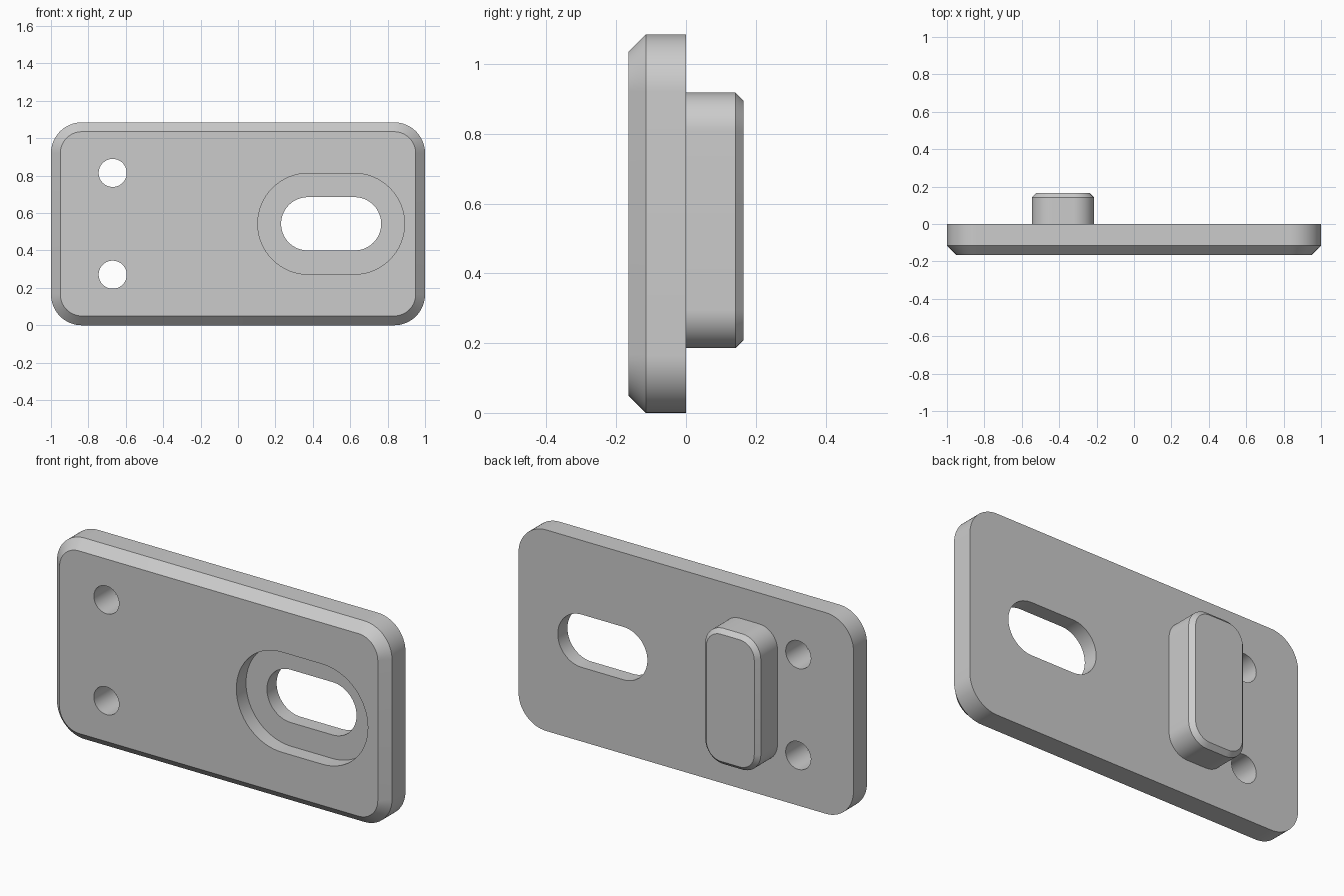
import bpy
import bmesh
from math import cos, sin, pi, radians

cube = bpy.data.objects.get("Cube")
if cube:
    bpy.data.objects.remove(cube, do_unlink=True)

grey = bpy.data.materials.new("matte grey")
grey.use_nodes = True
GREY = (0.6, 0.6, 0.6, 1)
grey.diffuse_color = GREY
grey.node_tree.nodes["Principled BSDF"].inputs["Base Color"].default_value = GREY

HEIGHT = 1.085
MID = HEIGHT / 2
DEPTH = 0.165
SEGMENTS = 16


def rounded_outline(cx, cz, width, height, radius):
    """Rounded rectangle in the x-z plane, as a list of (x, z)."""
    points = []
    for quarter, (sx, sz) in enumerate([(1, 1), (-1, 1), (-1, -1), (1, -1)]):
        ox = cx + sx * (width / 2 - radius)
        oz = cz + sz * (height / 2 - radius)
        for i in range(SEGMENTS + 1):
            a = (quarter + i / SEGMENTS) * pi / 2
            points.append((ox + radius * cos(a), oz + radius * sin(a)))
    return points


def slab(name, cx, cz, width, height, radius, layers):
    """Loft a rounded rectangle through layers of (y, inset)."""
    bm = bmesh.new()
    rings = []
    for y, inset in layers:
        outline = rounded_outline(cx, cz, width - 2 * inset,
                                  height - 2 * inset, radius - inset)
        rings.append([bm.verts.new((x, y, z)) for x, z in outline])
    for a, b in zip(rings, rings[1:]):
        for i in range(len(a)):
            bm.faces.new((a[i - 1], a[i], b[i], b[i - 1]))
    bm.faces.new(rings[0])
    bm.faces.new(rings[-1])
    bmesh.ops.remove_doubles(bm, verts=bm.verts, dist=1e-5)
    bmesh.ops.recalc_face_normals(bm, faces=bm.faces)
    mesh = bpy.data.meshes.new(name)
    bm.to_mesh(mesh)
    bm.free()
    mesh.materials.append(grey)
    obj = bpy.data.objects.new(name, mesh)
    bpy.context.collection.objects.link(obj)
    return obj


def activate(obj):
    bpy.ops.object.select_all(action='DESELECT')
    obj.select_set(True)
    bpy.context.view_layer.objects.active = obj


def cut(obj, cutter):
    """Subtract the cutter and throw it away."""
    cutter.hide_render = True
    mod = obj.modifiers.new("cut", 'BOOLEAN')
    mod.operation = 'DIFFERENCE'
    mod.solver = 'EXACT'
    mod.object = cutter
    activate(obj)
    bpy.ops.object.modifier_apply(modifier=mod.name)
    bpy.data.objects.remove(cutter, do_unlink=True)


# Plate with a chamfered front rim
plate = slab("plate", 0, MID, 2, HEIGHT, 0.165,
             [(-DEPTH, 0.05), (-DEPTH + 0.05, 0), (0, 0)])

# Slot with a wide recess around it on the front
through = [(-0.3, 0), (0.1, 0)]
recess = [(-0.3, 0), (-DEPTH / 2, 0)]
cut(plate, slab("recess_cutter", 0.498, MID, 0.785, 0.54, 0.27, recess))
cut(plate, slab("slot_cutter", 0.498, MID, 0.535, 0.285, 0.1425, through))

# Two round screw holes
for side in (-1, 1):
    cut(plate, slab("hole_cutter", -0.67, MID + side * 0.272,
                    0.15, 0.15, 0.075, through))

# Raised block on the back with a chamfered end
block = slab("back_block", -0.38, 0.552, 0.332, 0.732, 0.11,
             [(-0.01, 0), (DEPTH - 0.023, 0), (DEPTH, 0.023)])

for obj in (plate, block):
    activate(obj)
    bpy.ops.object.shade_smooth_by_angle(angle=radians(30))
